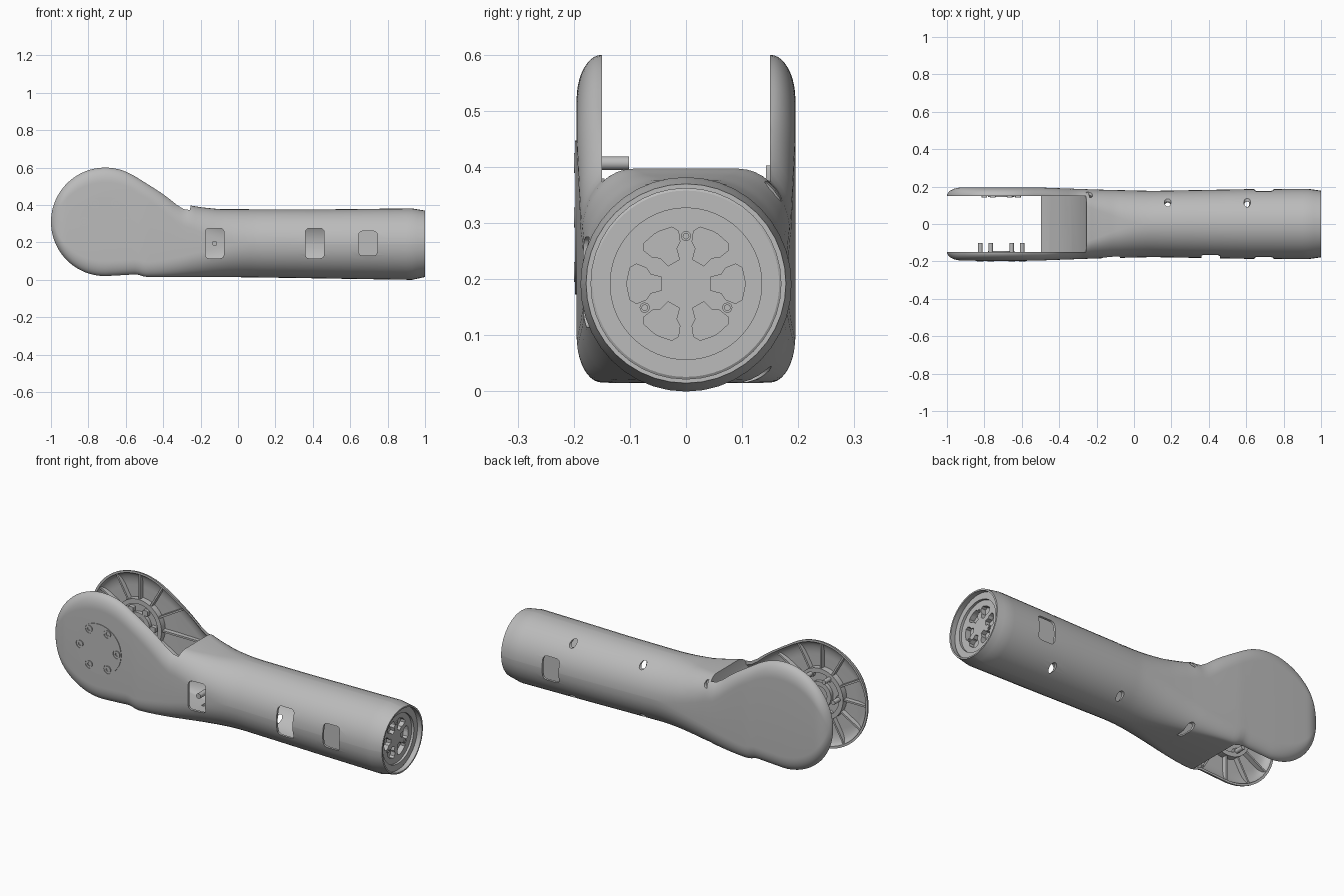
import bpy, bmesh
from math import sin, cos, pi, sqrt, radians

if "Cube" in bpy.data.objects:
    bpy.data.objects.remove(bpy.data.objects["Cube"], do_unlink=True)

grey = bpy.data.materials.new("satin grey")
grey.use_nodes = True
grey.diffuse_color = (0.5, 0.5, 0.5, 1)
grey.node_tree.nodes["Principled BSDF"].inputs["Base Color"].default_value = (0.5, 0.5, 0.5, 1)

JX, JZ, JR = -0.71, 0.31, 0.29      # joint centre and radius
GAP = 0.15                          # half width of the fork opening
AXIS_Z = 0.192                      # tube centre line


def finish(name, bm):
    bmesh.ops.remove_doubles(bm, verts=bm.verts, dist=1e-5)
    bmesh.ops.recalc_face_normals(bm, faces=bm.faces)
    me = bpy.data.meshes.new(name)
    bm.to_mesh(me)
    bm.free()
    me.materials.append(grey)
    ob = bpy.data.objects.new(name, me)
    bpy.context.collection.objects.link(ob)
    return ob


def place(axis, c, a, b, h):
    return (c[0] + a, h, c[1] + b) if axis == "y" else (h, c[0] + a, c[1] + b)


def add_prism(bm, pts, axis, lo, hi, c=(0, 0)):
    rings = [[bm.verts.new(place(axis, c, a, b, h)) for a, b in pts] for h in (lo, hi)]
    n = len(pts)
    for ring in rings:
        bm.faces.new(ring)
    for i in range(n):
        j = (i + 1) % n
        bm.faces.new((rings[0][i], rings[0][j], rings[1][j], rings[1][i]))


def prism(name, pts, axis, lo, hi, c=(0, 0)):
    bm = bmesh.new()
    add_prism(bm, pts, axis, lo, hi, c)
    return finish(name, bm)


def lathe(name, profile, axis, c, seg=48):
    """Spin a closed (radius, height) profile about an axis."""
    bm = bmesh.new()
    rings = [[bm.verts.new(place(axis, c, r * cos(2 * pi * k / seg), r * sin(2 * pi * k / seg), h))
              for r, h in profile] for k in range(seg)]
    n = len(profile)
    for k in range(seg):
        p, q = rings[k], rings[(k + 1) % seg]
        for i in range(n):
            j = (i + 1) % n
            if profile[i][0] or profile[j][0]:
                bm.faces.new((p[i], p[j], q[j], q[i]))
    return finish(name, bm)


def disc(name, axis, c, r, lo, hi, seg=48):
    return lathe(name, [(0, lo), (r, lo), (r, hi), (0, hi)], axis, c, seg)


def ring(name, axis, c, r0, r1, lo, hi):
    return lathe(name, [(r0, lo), (r1, lo), (r1, hi), (r0, hi)], axis, c)


def boolean(ob, tools, op="DIFFERENCE", keep=False):
    for t in tools:
        m = ob.modifiers.new("cut", "BOOLEAN")
        m.operation, m.solver, m.object = op, "EXACT", t
    dg = bpy.context.evaluated_depsgraph_get()
    me = bpy.data.meshes.new_from_object(ob.evaluated_get(dg))
    ob.modifiers.clear()
    ob.data = me
    if not keep:
        for t in tools:
            bpy.data.objects.remove(t, do_unlink=True)


def rounded(w, h, r):
    """Rounded rectangle outline."""
    return [(sx * (w / 2 - r) + r * cos(t), sz * (h / 2 - r) + r * sin(t))
            for k, (sx, sz) in enumerate(((1, 1), (-1, 1), (-1, -1), (1, -1)))
            for t in (k * pi / 2 + i * pi / 8 for i in range(5))]


# Body shape: top edge, bottom edge and half width along x
TOP = [(-.55, .553), (-.394, .456), (-.33, .413), (-.29, .395), (-.25, .397), (-.2, .388),
       (-.1, .378), (.4, .376), (.93, .382), (1, .37)]
BOTTOM = [(-.71, .02), (-.6, .026), (-.54, .03), (-.5, .016), (0, .014), (.3, .01),
          (.6, .005), (.93, 0), (1, .015)]
WIDTH = [(-.5, .195), (-.2, .184), (.1, .177), (.6, .186), (.93, .188), (1, .178)]


def lerp(table, x):
    if x <= table[0][0]:
        return table[0][1]
    for (x0, a), (x1, b) in zip(table, table[1:]):
        if x <= x1:
            return a + (b - a) * (x - x0) / (x1 - x0)
    return table[-1][1]


def section(x, inset):
    round_z = sqrt(max((JR - inset) ** 2 - (x - JX) ** 2, 1e-6))
    top = JZ + round_z if x < -.55 else lerp(TOP, x) - inset
    low = JZ - round_z if x < JX else lerp(BOTTOM, x) + inset
    u = min(max((-.92 + inset - x) / .08, 0), 1)
    hw = lerp(WIDTH, x) - inset - (.045 - inset) * (1 - sqrt(1 - u * u))
    s = min(max((x + .5) / .6, 0), 1)
    s = s * s * (3 - 2 * s)
    half, mid = (top - low) / 2, (top + low) / 2
    ry = max(hw - GAP, .001) * (1 - s) + hw * s * .995
    rz = min(.08, half * .99) * (1 - s) + half * s * .995
    return [(x, sy * (hw - ry) + ry * cos(t), mid + sz * (half - rz) + rz * sin(t))
            for k, (sy, sz) in enumerate(((1, 1), (-1, 1), (-1, -1), (1, -1)))
            for t in (k * pi / 2 + i * pi / 20 for i in range(11))]


def loft(name, inset, end):
    r = JR - inset
    xs = [JX - r * cos(pi / 2 * k / 22) for k in range(1, 23)]
    xs += [JX + .02 * k for k in range(1, 43)] + [.2, .3, .4, .5, .6, .7, .8, .9, .93, .96, end]
    bm = bmesh.new()
    rows = [[bm.verts.new(p) for p in section(x, inset)] for x in xs]
    for a, b in zip(rows, rows[1:]):
        for i in range(len(a)):
            j = (i + 1) % len(a)
            bm.faces.new((a[i], a[j], b[j], b[i]))
    bm.faces.new(rows[0])
    bm.faces.new(rows[-1])
    return finish(name, bm)


# Hollow housing: tube blending into a two-plate fork
body = loft("arm_housing", 0, 1)
solid = loft("solid_helper", .001, 1)
hollow = loft("hollow_cutter", .012, 1.05)
slope = [(-.52, -.05), (-.505, .012), (-.45, .05), (-.39, .105), (-.335, .18), (-.29, .27),
         (-.262, .35), (-.25, .41)]
gap = prism("gap_cutter", slope + [(-.25, .8), (-1.2, .8), (-1.2, -.05)], "y", -GAP, GAP)
cutters = [hollow, gap]
for x, w, h, side in ((-.125, .1, .16, -1), (.41, .1, .16, -1), (.695, .1, .13, -1), (.695, .1, .13, 1)):
    cutters.append(prism("window_cutter", rounded(w, h, .02), "y", side * .1, side * .3, (x, .195)))
for x, dz in ((-.24, .165), (.18, .14), (.605, .145)):
    for s in (-1, 1):
        cutters.append(disc("hole_cutter", "y", (x, AXIS_Z + s * dz), .018, .05, .3, 20))
boolean(body, cutters)

# Curved wall closing the tube behind the fork opening
wall = prism("fork_end_wall", slope + [(x + .02, z) for x, z in reversed(slope)], "y", -.3, .3)
boolean(wall, [solid], "INTERSECT", keep=True)

# Stiffening ribs and bearing bosses inside both fork plates
for side, word in ((-1, "front"), (1, "back")):
    bm = bmesh.new()
    for k in range(12):
        a = radians(30 * k)
        reach = {0: .36, 1: .3, 11: .36}.get(k, .285)
        pts = [(r * cos(a) - o * sin(a), r * sin(a) + o * cos(a))
               for r, o in ((.12, -.005), (reach, -.005), (reach, .005), (.12, .005))]
        add_prism(bm, pts, "y", side * .157, side * .3, (JX, JZ))
    ribs = finish(word + "_plate_ribs", bm)
    boolean(ribs, [solid], "INTERSECT", keep=True)
    ring(word + "_boss_ring", "y", (JX, JZ), .115, .14, side * .15, side * .188)
    disc(word + "_boss_floor", "y", (JX, JZ), .12, side * .165, side * .188)
    ring(word + "_inner_ring", "y", (JX, JZ), .045, .07, side * .145, side * .17)
bpy.data.objects.remove(solid, do_unlink=True)

# Round cover on the front plate with six socket screws
cover = disc("joint_cover", "y", (JX, JZ), .137, -.198, -.17, 64)
spots = [(JX + .112 * cos(k * pi / 3), JZ + .112 * sin(k * pi / 3)) for k in range(6)]
boolean(cover, [disc("screw_hole_cutter", "y", c, .024, -.3, -.186, 24) for c in spots])
for i, c in enumerate(spots):
    lathe(f"cover_screw_{i + 1}", [(0, -.19), (.009, -.19), (.009, -.2), (.018, -.2), (.018, -.15),
                                   (.012, -.15), (.012, -.102), (0, -.102)], "y", c, 18)
    prism(f"back_boss_block_{i + 1}", rounded(.03, .03, .005), "y", .143, .17,
          (JX + .09 * cos(i * pi / 3), JZ + .09 * sin(i * pi / 3)))

# End flange: stepped rings, spoked disc and three screws
centre = (0, AXIS_Z)
lathe("flange_ring", [(.105, .93), (.174, .93), (.174, .97), (.166, .975), (.135, .975), (.135, .962),
                      (.105, .962)], "x", centre, 64)
spokes = disc("spoked_disc", "x", centre, .106, .935, .962, 64)
petals = []
for k in range(6):
    a = k * pi / 3
    edge = [(.045, -.26), (.065, -.26), (.076, -.38), (.095, -.38), (.104, -.28), (.106, 0)]
    edge += [(r, -t) for r, t in reversed(edge[:-1])]
    petals.append(prism("petal_cutter", [(r * cos(a + t), r * sin(a + t)) for r, t in edge],
                        "x", .9, 1, centre))
boolean(spokes, petals)
disc("flange_back", "x", centre, .17, .915, .932)
for k in range(3):
    a = pi / 2 + k * 2 * pi / 3
    lathe(f"flange_screw_{k + 1}", [(0, .96), (.005, .96), (.005, .967), (.009, .967), (.009, .95), (0, .95)],
          "x", (.085 * cos(a), AXIS_Z + .085 * sin(a)), 16)

# Parts seen through the windows
prism("window_backing", rounded(.16, .2, .02), "y", -.14, .14, (.695, .195))
disc("inner_post", "y", (-.125, .195), .014, -.165, .16, 20)

for ob in bpy.context.collection.objects:
    if ob.type == "MESH":
        ob.data.shade_smooth()
        ob.data.set_sharp_from_angle(angle=radians(32))
